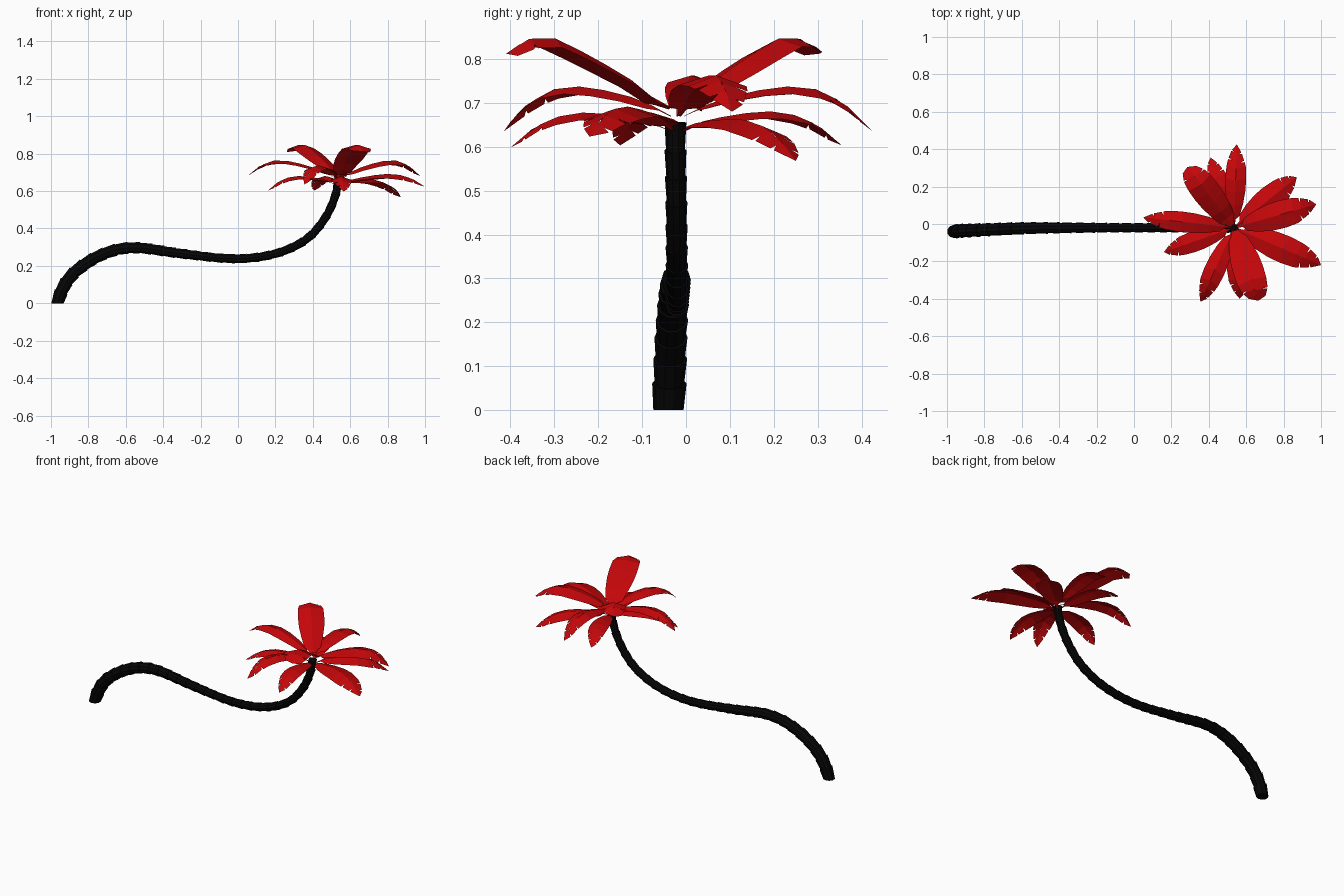
import bpy, bmesh, math
from mathutils import Vector
from mathutils.geometry import interpolate_bezier

cube = bpy.data.objects.get("Cube")
if cube:
    bpy.data.objects.remove(cube)


def material(name, rgb):
    mat = bpy.data.materials.new(name)
    mat.use_nodes = True
    mat.diffuse_color = (*rgb, 1)
    mat.node_tree.nodes["Principled BSDF"].inputs["Base Color"].default_value = (*rgb, 1)
    return mat


def finish(name, bm, mat):
    mesh = bpy.data.meshes.new(name)
    bm.to_mesh(mesh)
    bm.free()
    mesh.materials.append(mat)
    obj = bpy.data.objects.new(name, mesh)
    bpy.context.scene.collection.objects.link(obj)


def lerp_table(table, t):
    """Piecewise linear lookup in (t, value) pairs."""
    for (a, u), (b, v) in zip(table, table[1:]):
        if t <= b:
            return u + (v - u) * (t - a) / (b - a)
    return table[-1][1]


bark = material("black bark", (0.002, 0.002, 0.002))
red = material("red leaf", (0.56, 0.002, 0.003))

# Trunk centre line: a reclining S that ends upright under the crown
knots = [Vector((x, y, z)) for x, y, z in [
    (-.965, -.04, 0), (-.935, -.037, .085), (-.87, -.034, .17), (-.73, -.028, .26),
    (-.56, -.022, .298), (-.3, -.02, .265), (-.02, -.02, .238), (.2, -.02, .265),
    (.37, -.021, .345), (.475, -.022, .47), (.525, -.024, .59), (.535, -.024, .655)]]
path = [knots[0]]
for i in range(len(knots) - 1):
    a, b = knots[i], knots[i + 1]
    before, after = knots[max(i - 1, 0)], knots[min(i + 2, len(knots) - 1)]
    path += interpolate_bezier(a, a + (b - before) / 6, b - (after - a) / 6, b, 12)[1:]
dist = [0]
for a, b in zip(path, path[1:]):
    dist.append(dist[-1] + (b - a).length)


def along(t):
    return Vector([lerp_table([(d, p[k]) for d, p in zip(dist, path)], t * dist[-1])
                   for k in range(3)])


# Trunk: stacked flaring collars, each wider at its upper end
SEGMENTS, SIDES = 29, 10
bm = bmesh.new()
rings = []
for i in range(SEGMENTS):
    for t, flare in ((i / SEGMENTS, .93), ((i + 1) / SEGMENTS, 1.08)):
        tangent = (along(min(t + .01, 1)) - along(max(t - .01, 0))).normalized()
        if t == 0:
            tangent = Vector((0, 0, 1))
        side = Vector((0, 1, 0))
        normal = side.cross(tangent).normalized()
        radius = flare * lerp_table([(0, .037), (.25, .032), (.5, .025), (1, .023)], t)
        centre = along(t)
        rings.append([bm.verts.new(centre + radius * (math.cos(a) * side + math.sin(a) * normal))
                      for a in (math.tau * k / SIDES for k in range(SIDES))])
for lower, upper in zip(rings, rings[1:]):
    for k in range(SIDES):
        n = (k + 1) % SIDES
        bm.faces.new((lower[k], lower[n], upper[n], upper[k]))
bm.faces.new(rings[0])
bm.faces.new(rings[-1])
bmesh.ops.recalc_face_normals(bm, faces=bm.faces)
finish("trunk", bm, bark)

# Leaf arcs: height against distance along the leaf, for the three tiers
ARCS = {
    "upper": [(0, .69), (.12, .715), (.25, .755), (.5, .81), (.72, .85), (.87, .845), (1, .812)],
    "middle": [(0, .67), (.12, .695), (.25, .715), (.5, .738), (.68, .735), (.85, .7), (1, .635)],
    "lower": [(0, .635), (.12, .657), (.25, .667), (.5, .68), (.68, .672), (.85, .645), (1, .598)],
}
# Half outlines of a leaf: both taper to a point, with torn notches near the tip
NARROW = [(0, .06), (.07, .12), (.12, .5), (.24, .78), (.4, .96), (.55, 1), (.7, .92),
          (.79, .8), (.795, .4), (.81, .74), (.9, .52), (.905, .25), (.92, .45), (1, 0)]
BROAD = [(0, .2), (.07, .4), (.12, .62), (.24, .82), (.4, .96), (.55, 1), (.7, .97),
         (.84, .85), (.845, .5), (.86, .8), (.95, .55), (1, 0)]
CROWN = Vector((.535, -.02))


def leaf(name, tip_x, tip_y, tier, half_width, lift):
    reach = Vector((tip_x, tip_y)) - CROWN
    length = reach.length
    out = reach.normalized()
    across = Vector((-out.y, out.x))

    def point(t, w):
        xy = CROWN + out * (.015 + (length - .015) * t) + across * w
        z = lerp_table(ARCS[tier], t) + lift * t - abs(w) * .3
        return bm.verts.new((xy.x, xy.y, z))

    bm = bmesh.new()
    for sign in (1, -1):
        shift = .03 * (sign < 0)
        rows = []
        for t, w in BROAD if tier == "upper" else NARROW:
            s = t - shift if .7 < t < 1 else t
            rows.append((point(s, 0), point(s + .03 * w * (.2 < t < 1), sign * w * half_width)))
        for (a, b), (c, d) in zip(rows, rows[1:]):
            bm.faces.new((a, c, d, b) if sign < 0 else (a, b, d, c))
    bmesh.ops.remove_doubles(bm, verts=bm.verts, dist=.0005)
    bmesh.ops.recalc_face_normals(bm, faces=bm.faces)
    if sum(f.normal.z for f in bm.faces) < 0:
        bmesh.ops.reverse_faces(bm, faces=bm.faces)
    finish(name, bm, red)


# Crown of leaves: tip x, tip y, tier, half width, extra tip height
for number, spec in enumerate([
        (.55, .425, "middle", .056, 0), (.41, .355, "lower", .055, .005),
        (.285, .305, "upper", .075, 0), (.05, .035, "middle", .055, .045),
        (.16, -.15, "lower", .055, .005), (.355, -.415, "middle", .056, 0),
        (.565, -.4, "lower", .055, 0), (.665, -.41, "upper", .082, 0),
        (1.0, -.22, "lower", .075, .025), (.975, .105, "middle", .075, .045),
        (.87, .25, "lower", .07, -.03)], 1):
    leaf(f"{spec[2]}_leaf_{number}", *spec)
